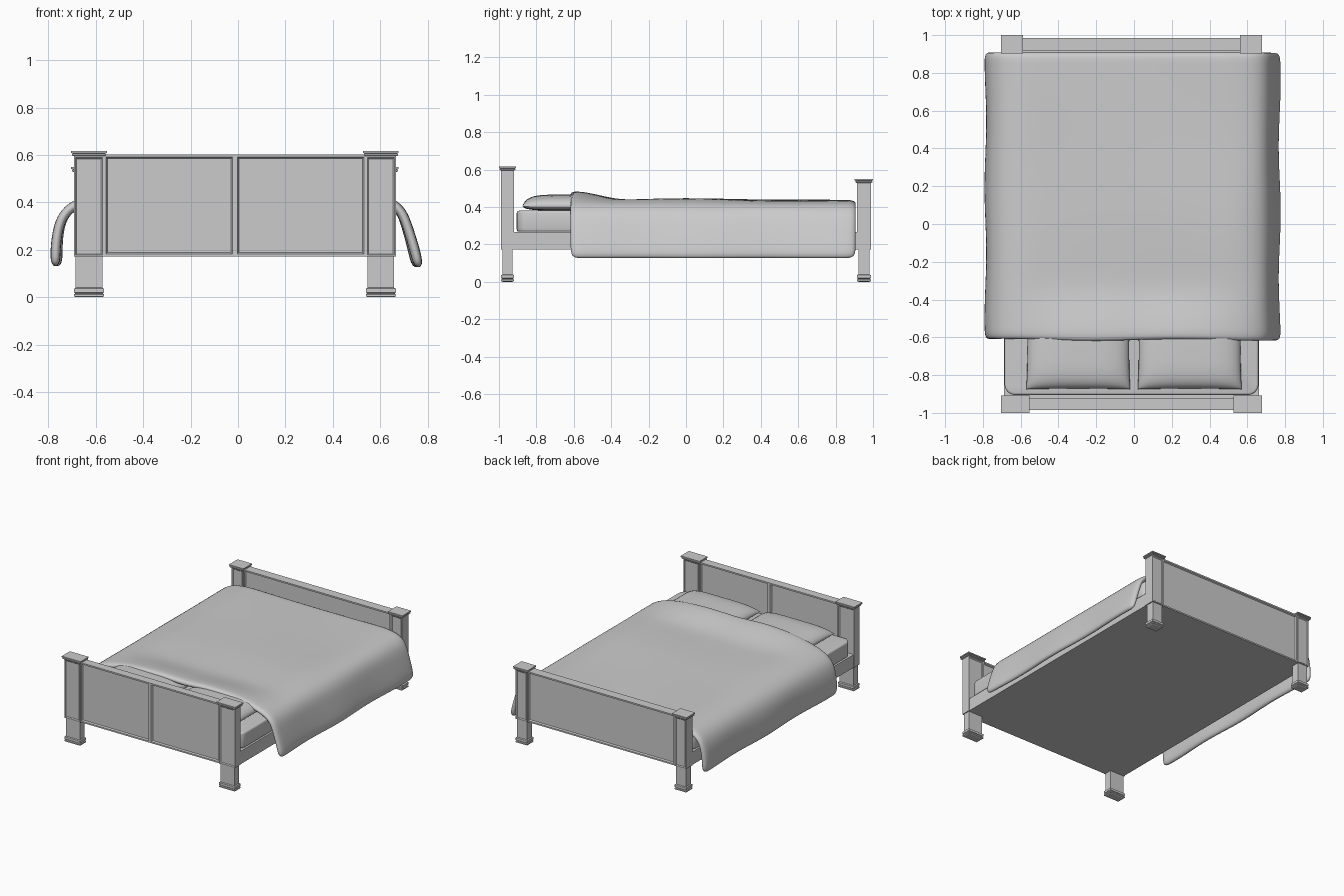
import bpy, bmesh, math

if "Cube" in bpy.data.objects:
    bpy.data.objects.remove(bpy.data.objects["Cube"])

CX = -0.013   # the frame sits slightly left of centre


def finish(name, bm, smooth=None):
    bmesh.ops.recalc_face_normals(bm, faces=bm.faces)
    mesh = bpy.data.meshes.new(name)
    bm.to_mesh(mesh)
    bm.free()
    ob = bpy.data.objects.new(name, mesh)
    bpy.context.collection.objects.link(ob)
    if smooth is not None:
        bpy.context.view_layer.objects.active = ob
        ob.select_set(True)
        bpy.ops.object.shade_smooth_by_angle(angle=math.radians(smooth))
        ob.select_set(False)
    return ob


def box(x0, x1, y0, y1, z0, z1):
    bm = bmesh.new()
    bmesh.ops.create_cube(bm, size=1)
    for v in bm.verts:
        v.co = ((x0 + x1) / 2 + v.co.x * (x1 - x0),
                (y0 + y1) / 2 + v.co.y * (y1 - y0),
                (z0 + z1) / 2 + v.co.z * (z1 - z0))
    return bm


def recess(bm, margin, depth, min_height):
    # sunk, chamfered panels in tall faces pointing along y
    bm.normal_update()
    faces = [f for f in bm.faces if abs(f.normal.y) > 0.9 and
             max(v.co.z for v in f.verts) - min(v.co.z for v in f.verts) > min_height]
    bmesh.ops.inset_individual(bm, faces=faces, thickness=margin, depth=0)
    bmesh.ops.inset_individual(bm, faces=faces, thickness=0.008, depth=-depth)


def post(name, x0, x1, y0, y1, top):
    # square loft: footed leg, post and moulded cap
    rings = [(0, -.008), (.004, 0), (.012, 0), (.016, -.005), (.02, 0), (.036, 0),
             (.04, -.007), (.172, -.007), (.172, 0), (top - .022, 0),
             (top - .019, .009), (top - .013, .009), (top - .011, .004),
             (top - .008, .012), (top, .012)]
    bm = bmesh.new()
    loops = [[bm.verts.new(p) for p in ((x0 - g, y0 - g, z), (x1 + g, y0 - g, z),
                                        (x1 + g, y1 + g, z), (x0 - g, y1 + g, z))]
             for z, g in rings]
    for a, b in zip(loops, loops[1:]):
        for i in range(4):
            j = (i + 1) % 4
            bm.faces.new((a[i], a[j], b[j], b[i]))
    bm.faces.new(loops[0][::-1])
    bm.faces.new(loops[-1])
    recess(bm, 0.008, 0.006, 0.2)
    finish(name, bm)


def board(name, half, y0, y1, z1, panels):
    bm = box(CX - half, CX + half, y0, y1, 0.172, z1)
    if panels == 2:
        bmesh.ops.bisect_plane(bm, geom=bm.verts[:] + bm.edges[:] + bm.faces[:],
                               plane_co=(CX, 0, 0), plane_no=(1, 0, 0))
    recess(bm, 0.015, 0.01, 0.2)
    finish(name, bm)


# Headboard and footboard with their posts
for end, y0, y1, top, width, panels in (("head", -.988, -.92, .617, .126, 2),
                                        ("foot", .914, .988, .55, .092, 1)):
    for side, s in (("left", -1), ("right", 1)):
        xs = sorted((CX + s * .679, CX + s * (.679 - width)))
        post(f"{end}_post_{side}", xs[0], xs[1], y0, y1, top)
    board(f"{end}board", .679 - width + .002, y0 + .004, y1 - .004, top - .015, panels)

# Bed base
finish("bed_base", box(CX - .675, CX + .675, -.925, .92, .172, .265))

# Mattress with rounded corners
bm = box(CX - .672, CX + .672, -.905, .905, .268, .38)
upright = [e for e in bm.edges if abs(e.verts[0].co.z - e.verts[1].co.z) > .05]
bmesh.ops.bevel(bm, geom=upright, offset=.055, segments=6, profile=.5, affect='EDGES')
bm.normal_update()
rims = [e for e in bm.edges if len(e.link_faces) == 2 and
        sum(abs(f.normal.z) > .9 for f in e.link_faces) == 1]
bmesh.ops.bevel(bm, geom=rims, offset=.012, segments=3, profile=.5, affect='EDGES')
finish("mattress", bm, 40)


# Pillows: two bulged sheets joined at the rim
def pillow(name, cx):
    bm = bmesh.new()
    n = 20
    for up, bulge in ((1, .063), (-1, .022)):
        grid = []
        for j in range(n + 1):
            v = math.sin(math.pi / 2 * (2 * j / n - 1))
            row = []
            for i in range(n + 1):
                u = math.sin(math.pi / 2 * (2 * i / n - 1))
                h = max(0, (1 - u ** 4) * (1 - v ** 4)) ** .5
                row.append(bm.verts.new((cx + .275 * u * (1 - .02 * (1 - v * v)),
                                         -.67 + .205 * v * (1 - .02 * (1 - u * u)),
                                         .403 + up * bulge * h)))
            grid.append(row)
        for a, b in zip(grid, grid[1:]):
            for i in range(n):
                bm.faces.new((a[i], a[i + 1], b[i + 1], b[i]))
    bmesh.ops.remove_doubles(bm, verts=bm.verts, dist=1e-5)
    finish(name, bm, 60)


pillow("pillow_left", -.295)
pillow("pillow_right", .295)

# Blanket: draped cross-section swept along the bed, thickened and smoothed
left = [(-.787, .128), (-.788, .21), (-.778, .30), (-.748, .372), (-.68, .42)]
right = [(.66, .42), (.712, .368), (.735, .30), (.762, .21), (.78, .128)]
flat = [(-.57 + 1.12 * i / 10, .436) for i in range(11)]
section = left + flat + right
rows = 22
bm = bmesh.new()
grid = []
for j in range(rows + 1):
    t = j / rows
    y = -.615 + 1.525 * t
    lift = max(0, 1 - (y + .615) / .32)
    lift = lift * lift * (3 - 2 * lift)
    row = []
    for x, z in section:
        hang = max(0, (.42 - z) / .29)
        px = x + .006 * hang * math.sin(9 * y + (1 if x > 0 else 3))
        pz = z
        if abs(x) < .6:
            # raised over the pillows, softly rumpled elsewhere
            pz += .052 * lift * (1 - (abs(x) / .62) ** 4) * (1 - .2 * math.exp(-(x / .1) ** 2))
            pz += (.008 * math.exp(-(y / .3) ** 2) + .003 * math.sin(5 * y + 4 * x)) * (1 - lift)
        row.append(bm.verts.new((px, y + .005 * math.sin(7 * x) * (1 - t), pz)))
    grid.append(row)
for a, b in zip(grid, grid[1:]):
    for i in range(len(section) - 1):
        bm.faces.new((a[i], a[i + 1], b[i + 1], b[i]))
blanket = finish("blanket", bm)
if sum(p.normal.z for p in blanket.data.polygons) < 0:
    blanket.data.flip_normals()
solid = blanket.modifiers.new("thickness", 'SOLIDIFY')
solid.thickness = .042
solid.offset = -1
sub = blanket.modifiers.new("smooth", 'SUBSURF')
sub.levels = sub.render_levels = 2
for p in blanket.data.polygons:
    p.use_smooth = True
